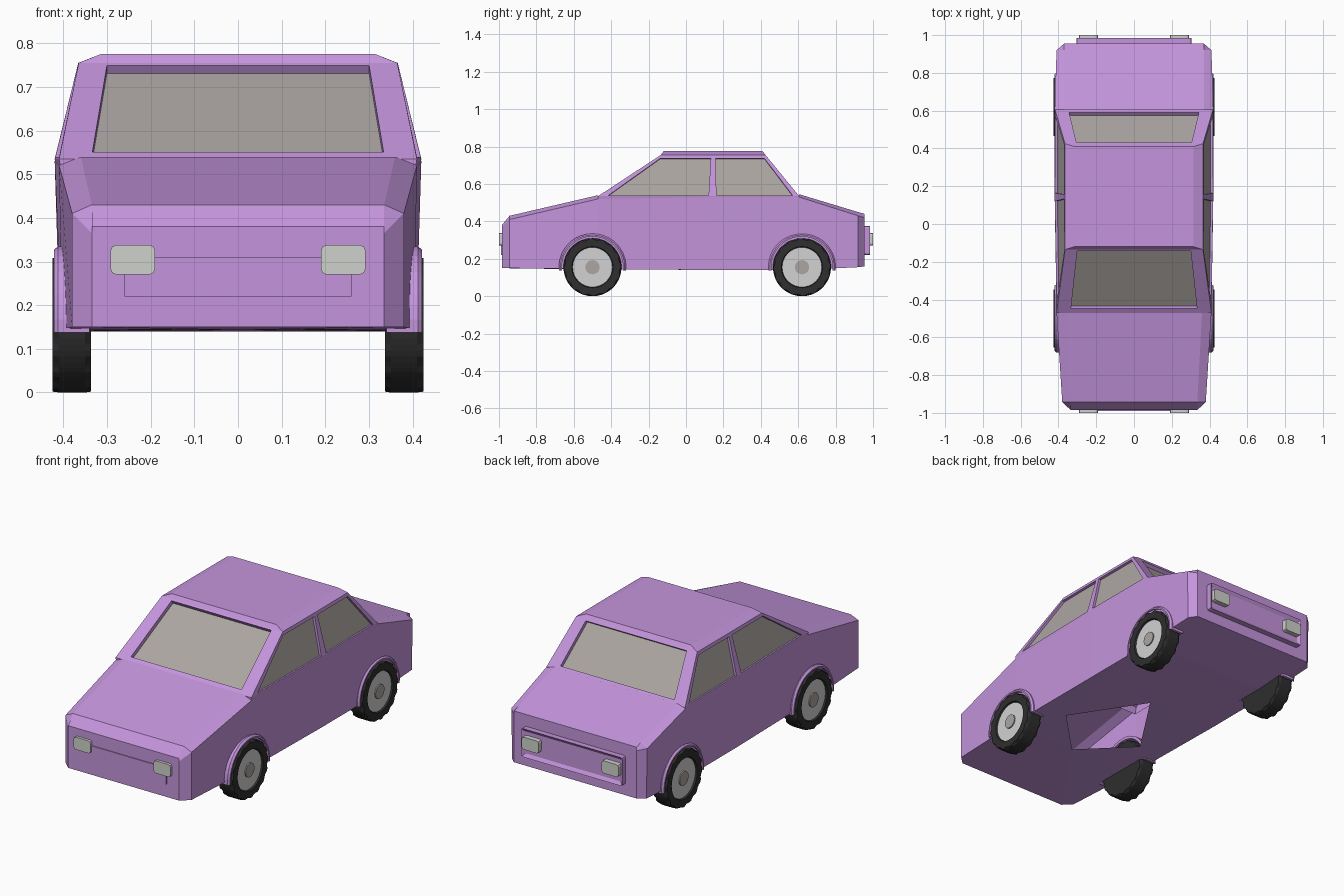
import bpy, bmesh, math
from mathutils import Vector

if "Cube" in bpy.data.objects:
    bpy.data.objects.remove(bpy.data.objects["Cube"])


def material(name, r, g, b):
    lin = [(c / 255 / 12.92 if c < 11 else ((c / 255 + 0.055) / 1.055) ** 2.4) for c in (r, g, b)]
    m = bpy.data.materials.new(name)
    m.diffuse_color = (*lin, 1)
    m.use_nodes = True
    m.node_tree.nodes["Principled BSDF"].inputs["Base Color"].default_value = m.diffuse_color
    return m


PAINT = material("lilac paint", 197, 149, 221)
GLASS = material("grey glass", 172, 166, 162)
RUBBER = material("black rubber", 46, 46, 46)
RIM = material("light grey rim", 210, 210, 210)
LAMP = material("pale lamp", 206, 209, 203)


def finish(name, bm, *mats):
    bmesh.ops.remove_doubles(bm, verts=bm.verts[:], dist=1e-5)
    bmesh.ops.recalc_face_normals(bm, faces=bm.faces[:])
    me = bpy.data.meshes.new(name)
    bm.to_mesh(me)
    bm.free()
    for m in mats:
        me.materials.append(m)
    ob = bpy.data.objects.new(name, me)
    bpy.context.collection.objects.link(ob)
    return ob


def box(name, x0, x1, y0, y1, z0, z1, mat, bevel=0, inset=0):
    """Box with optionally rounded outline (along y) and a sunken +y face."""
    bm = bmesh.new()
    bmesh.ops.create_cube(bm, size=1)
    for v in bm.verts:
        v.co = ((x0 + x1) / 2 + v.co.x * (x1 - x0), (y0 + y1) / 2 + v.co.y * (y1 - y0),
                (z0 + z1) / 2 + v.co.z * (z1 - z0))
    if bevel:
        edges = [e for e in bm.edges if abs(e.verts[0].co.y - e.verts[1].co.y) > 1e-4]
        bmesh.ops.bevel(bm, geom=edges, offset=bevel, segments=2, profile=0.5, affect='EDGES')
    if inset:
        bm.normal_update()
        back = [f for f in bm.faces if f.normal.y > 0.9]
        bmesh.ops.inset_region(bm, faces=back, thickness=inset, depth=-0.012)
    return finish(name, bm, mat)


def lathe(name, profile, centre, side, mat, steps=32, a0=0.0, a1=2 * math.pi, closed=False, notch=()):
    """Turn (x, radius) points about the x axis; notch lists points with a toothed radius."""
    bm = bmesh.new()
    rings = []
    for i in range(steps + 1):
        a = a0 + (a1 - a0) * i / steps
        ring = []
        for k, (x, r) in enumerate(profile):
            if k in notch and (i // 2) % 2:
                r -= 0.007
            ring.append(bm.verts.new((side * x, centre[0] + r * math.cos(a), centre[1] + r * math.sin(a))))
        rings.append(ring)
    n = len(profile)
    for a, b in zip(rings, rings[1:]):
        for k in range(n if closed else n - 1):
            j = (k + 1) % n
            bm.faces.new((a[k], a[j], b[j], b[k]))
    if closed:
        bm.faces.new(rings[0])
        bm.faces.new(rings[-1])
    bmesh.ops.remove_doubles(bm, verts=bm.verts[:], dist=1e-5)
    bmesh.ops.dissolve_degenerate(bm, dist=1e-5, edges=bm.edges[:])
    return finish(name, bm, mat)


# Lower body: cross-sections along y as (y, sill, belt, shoulder), each (x, z)
STATIONS = [
    (-0.985, (0.335, 0.15), (0.335, 0.365), (0.335, 0.38)),
    (-0.943, (0.380, 0.15), (0.380, 0.41), (0.335, 0.43)),
    (-0.47, (0.403, 0.145), (0.410, 0.52), (0.360, 0.54)),
    (0.145, (0.408, 0.14), (0.420, 0.53), (0.370, 0.54)),
    (0.605, (0.408, 0.14), (0.420, 0.53), (0.370, 0.545)),
    (0.92, (0.405, 0.155), (0.410, 0.43), (0.370, 0.45)),
    (0.955, (0.370, 0.16), (0.370, 0.42), (0.370, 0.44)),
]
bm = bmesh.new()
rings = []
for y, *half in STATIONS:
    pts = [(-x, z) for x, z in half] + [(x, z) for x, z in reversed(half)]
    rings.append([bm.verts.new((x, y, z)) for x, z in pts])
for i, (a, b) in enumerate(zip(rings, rings[1:])):
    under_cabin = i in (2, 3)
    for k in range(5):
        if not (under_cabin and k in (1, 2, 3)):
            bm.faces.new((a[k], a[k + 1], b[k + 1], b[k]))
bm.faces.new(rings[0])
bm.faces.new(rings[-1])


def edge_loop(verts):
    out = []
    for a, b in zip(verts, verts[1:] + verts[:1]):
        out.append(bm.edges.get((a, b)) or bm.edges.new((a, b)))
    return out


# Floor with a diamond opening into the hollow shell
outline = [r[0] for r in rings] + [r[5] for r in reversed(rings)]
diamond = [bm.verts.new((x, y, 0.143)) for x, y in ((0.25, -0.25), (0, 0.13), (-0.25, -0.25), (0, -0.5))]
bmesh.ops.triangle_fill(bm, edges=edge_loop(outline) + edge_loop(diamond), use_beauty=True, normal=(0, 0, -1))
finish("lower_body", bm, PAINT)

# Cabin: stacked rings of six points, (z, front y, rear y, half widths front/middle/rear)
LEVELS = [
    (0.490, -0.47, 0.605, (0.402, 0.412, 0.412)),
    (0.535, -0.47, 0.605, (0.410, 0.420, 0.418)),
    (0.755, -0.135, 0.425, (0.365, 0.366, 0.365)),
    (0.775, -0.12, 0.41, (0.315, 0.315, 0.315)),
]
bm = bmesh.new()
levels = []
for z, yf, yr, (wf, wm, wr) in LEVELS:
    pts = [(-wf, yf), (wf, yf), (wm, 0.145), (wr, yr), (-wr, yr), (-wm, 0.145)]
    levels.append([bm.verts.new((x, y, z)) for x, y in pts])


def window(quad, u0, u1, v0, v1, depth):
    """Replace a quad by a frame, a recess wall and a sunken pane."""
    a, b, c, d = [v.co for v in quad]
    normal = (c - a).cross(d - b).normalized()
    hole = [a.lerp(b, u).lerp(d.lerp(c, u), v) for u, v in ((u0, v0), (u1, v0), (u1, v1), (u0, v1))]
    rim = [bm.verts.new(p) for p in hole]
    pane = [bm.verts.new(p - normal * depth) for p in hole]
    for outer, inner in ((quad, rim), (rim, pane)):
        for k in range(4):
            j = (k + 1) % 4
            bm.faces.new((outer[k], outer[j], inner[j], inner[k]))
    bm.faces.new(pane).material_index = 1


WINDOWS = [(0.09, 0.91, 0.07, 0.975, 0.022), (0.08, 0.96, 0.02, 0.92, 0.013), (0.04, 0.93, 0.02, 0.92, 0.013),
           (0.085, 0.915, 0.08, 0.97, 0.02), (0.07, 0.96, 0.02, 0.92, 0.013), (0.04, 0.92, 0.02, 0.92, 0.013)]
for lv, (low, high) in enumerate(zip(levels, levels[1:])):
    for k in range(6):
        j = (k + 1) % 6
        quad = [low[k], low[j], high[j], high[k]]
        if lv == 1:
            window(quad, *WINDOWS[k])
        else:
            bm.faces.new(quad)
bm.faces.new(levels[-1])
finish("cabin", bm, PAINT, GLASS)

# Front and rear panels
box("front_panel", -0.26, 0.26, -0.99, -0.97, 0.22, 0.31, PAINT)
box("rear_panel", -0.305, 0.305, 0.94, 0.985, 0.22, 0.375, PAINT, 0.01, 0.018)

# Lamps, wheels and wheel arches on both sides
for side, label in ((1, "right"), (-1, "left")):
    x0, x1 = sorted((side * 0.19, side * 0.292))
    box("headlight_" + label, x0, x1, -1.0, -0.97, 0.27, 0.338, LAMP, 0.013)
    box("tail_light_" + label, x0, x1, 0.95, 1.0, 0.27, 0.338, LAMP, 0.013)
    for y, end in ((-0.5, "front"), (0.62, "rear")):
        tag = f"_{end}_{label}"
        c = (y, 0.155)
        lathe("tyre" + tag, [(0.412, 0.105), (0.425, 0.11), (0.425, 0.153), (0.410, 0.155), (0.350, 0.155),
                             (0.337, 0.153), (0.337, 0)], c, side, RUBBER, 64, notch=(2, 5))
        lathe("rim" + tag, [(0.40, 0.108), (0.417, 0.106), (0.417, 0)], c, side, RIM)
        lathe("hub" + tag, [(0.41, 0.038), (0.423, 0.038), (0.423, 0)], c, side, GLASS, 20)
        lathe("wheel_arch" + tag, [(0.34, 0.164), (0.422, 0.164), (0.422, 0.172), (0.412, 0.18), (0.34, 0.18)],
              c, side, PAINT, 20, -0.1, math.pi + 0.1, True)
